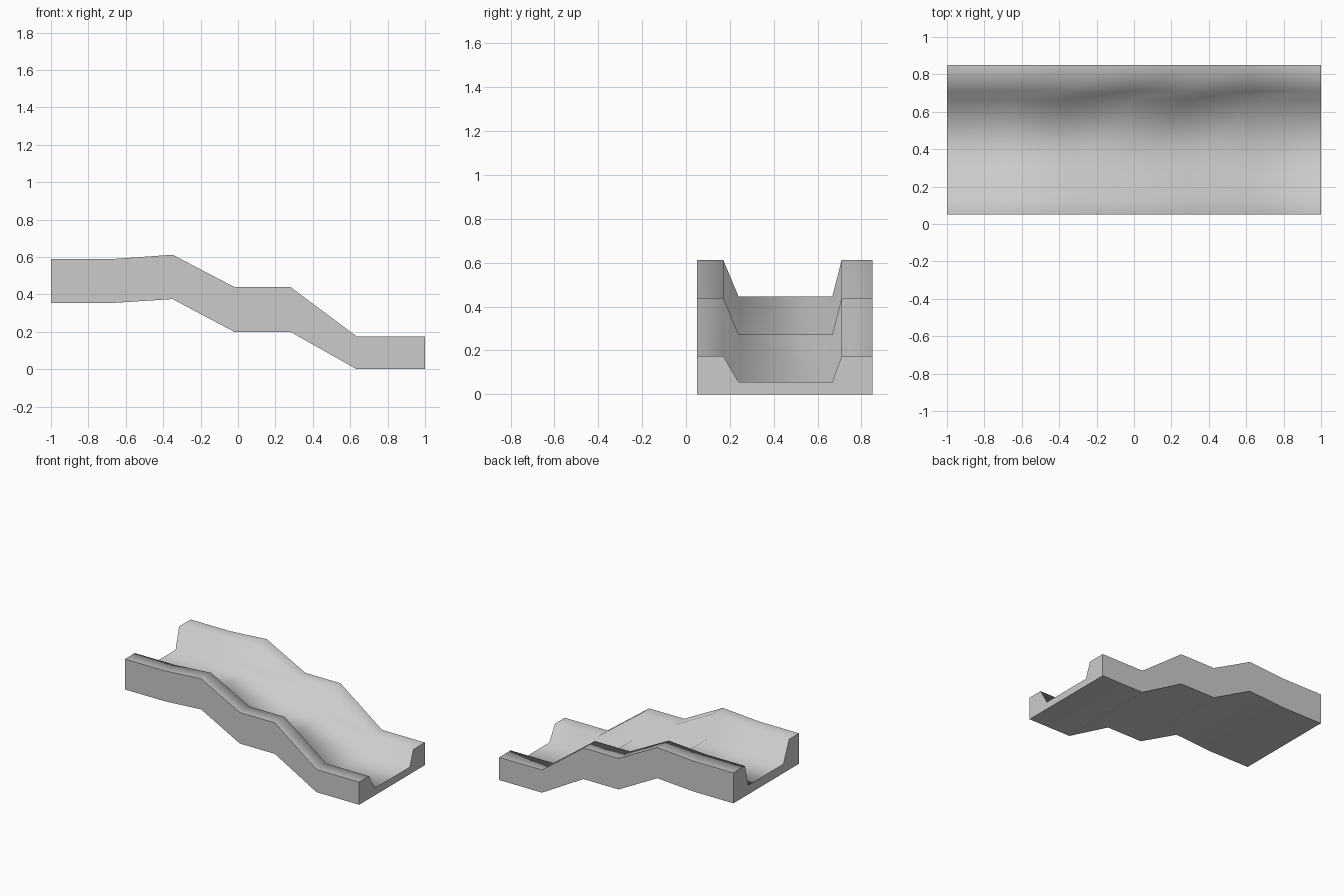
import bpy, bmesh

if "Cube" in bpy.data.objects:
    bpy.data.objects.remove(bpy.data.objects["Cube"])

# Path stations along the slide: x, base z, floor z, rim z
STATIONS = [
    (-1.0, 0.355, 0.425, 0.59),
    (-0.66, 0.355, 0.425, 0.59),
    (-0.35, 0.375, 0.445, 0.612),
    (-0.02, 0.20, 0.272, 0.44),
    (0.28, 0.20, 0.272, 0.44),
    (0.635, 0.0, 0.055, 0.175),
    (1.0, 0.0, 0.055, 0.175),
]

# Trough cross-section: y and which level (0 base, 1 floor, 2 rim)
SECTION = [(0.05, 0), (0.05, 2), (0.17, 2), (0.24, 1),
           (0.667, 1), (0.71, 2), (0.85, 2), (0.85, 0)]
SHARP_CORNERS = {0, 1, 6, 7}

bm = bmesh.new()
rings = [[bm.verts.new((x, y, levels[k])) for y, k in SECTION]
         for x, *levels in STATIONS]
n = len(SECTION)

# Skin between neighbouring sections; the trough is shaded smooth
for a, b in zip(rings, rings[1:]):
    for i in range(n):
        j = (i + 1) % n
        face = bm.faces.new((a[i], a[j], b[j], b[i]))
        face.smooth = True

# Flat end caps
caps = [bm.faces.new(rings[0]), bm.faces.new(rings[-1])]
bmesh.ops.recalc_face_normals(bm, faces=bm.faces[:])

# Crisp outer corners and end outlines
for a, b in zip(rings, rings[1:]):
    for i in SHARP_CORNERS:
        bm.edges.get((a[i], b[i])).smooth = False
for cap in caps:
    for edge in cap.edges:
        edge.smooth = False
bmesh.ops.triangulate(bm, faces=caps)

mesh = bpy.data.meshes.new("stepped_trough")
bm.to_mesh(mesh)
bm.free()
trough = bpy.data.objects.new("stepped_trough", mesh)
bpy.context.collection.objects.link(trough)
